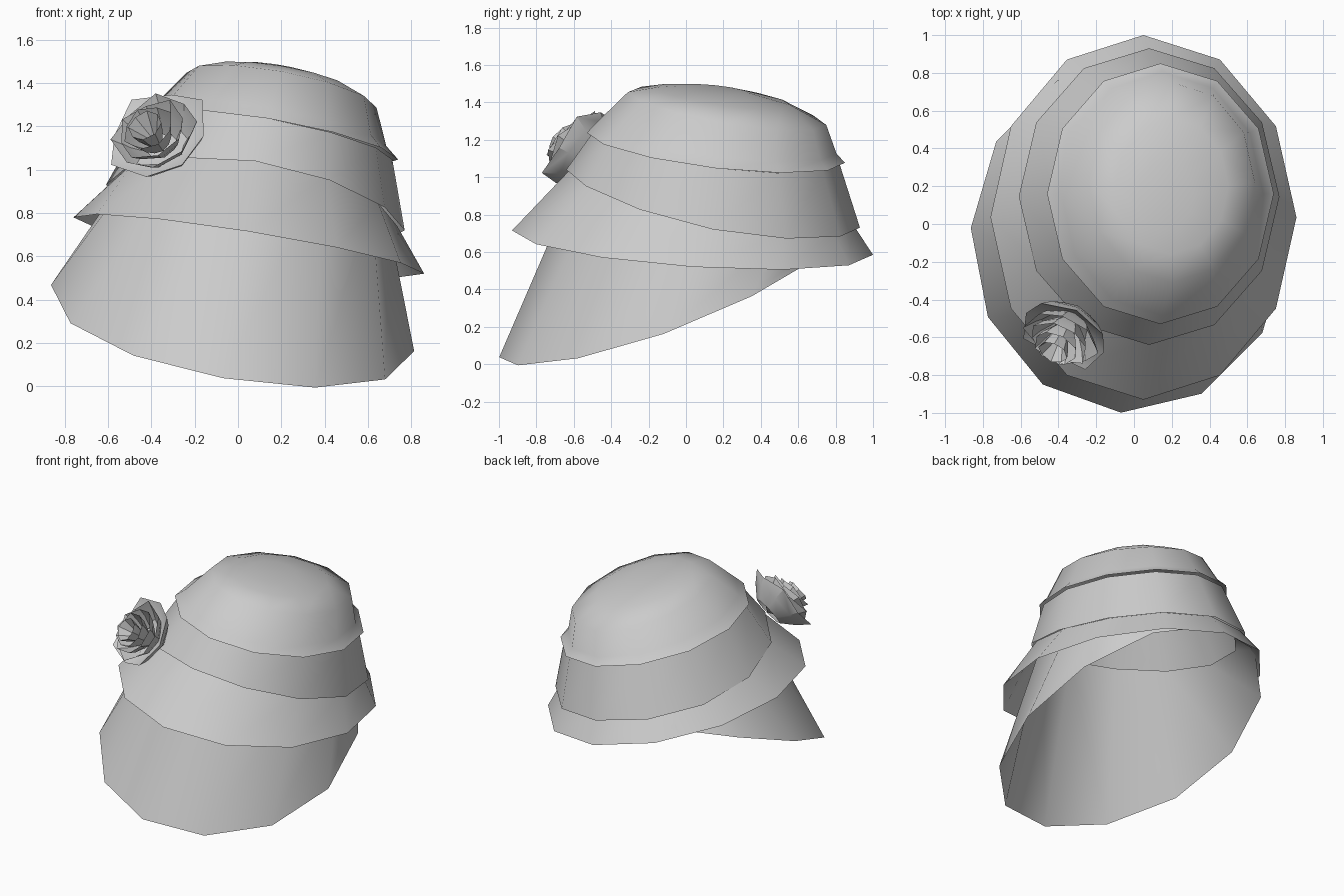
import bpy, math
from mathutils import Vector

if "Cube" in bpy.data.objects:
    bpy.data.objects.remove(bpy.data.objects["Cube"])

N = 12  # sides of every hat ring


def ring(cx, cy, rx, ry, z, b, c, d=0.0, turn=0.0):
    """Tilted, slightly warped oval: b tilts along x, c along y, d dips the sides."""
    pts = []
    for i in range(N):
        a = 2 * math.pi * i / N + turn
        pts.append(Vector((cx + rx * math.cos(a), cy + ry * math.sin(a),
                           z + b * math.cos(a) + c * math.sin(a) - d * math.cos(2 * a))))
    return pts


def inset(pts, s, dz=0.0):
    mid = sum(pts, Vector()) / len(pts)
    return [Vector((mid.x + (p.x - mid.x) * s, mid.y + (p.y - mid.y) * s, p.z + dz)) for p in pts]


def loft(name, rings, tip=None, angle=50):
    """Join equal-sized rings into an open shell, optionally closed to a tip point."""
    n = len(rings[0])
    verts = [p for r in rings for p in r]
    faces = []
    for k in range(len(rings) - 1):
        for i in range(n):
            j = (i + 1) % n
            faces.append((k * n + i, k * n + j, (k + 1) * n + j, (k + 1) * n + i))
    if tip is not None:
        verts.append(Vector(tip))
        o = (len(rings) - 1) * n
        faces += [(o + i, o + (i + 1) % n, len(verts) - 1) for i in range(n)]
    me = bpy.data.meshes.new(name)
    me.from_pydata(verts, [], faces)
    ob = bpy.data.objects.new(name, me)
    bpy.context.collection.objects.link(ob)
    bpy.ops.object.select_all(action='DESELECT')
    ob.select_set(True)
    bpy.context.view_layer.objects.active = ob
    bpy.ops.object.shade_smooth_by_angle(angle=math.radians(angle))
    return ob


# Lower edges of the layers
crown_edge = ring(.14, .16, .60, .69, 1.152, -.10, -.08, .005)
band_edge = ring(.08, .145, .69, .785, .855, -.105, -.155, .03)
brim_edge = ring(.05, .035, .81, .965, .650, -.13, -.065)
visor_edge = ring(-.025, -.07, .84, .93, .345, -.135, .345, .03, math.radians(-3))

# Domed crown with its overhanging edge
loft("crown", [
    crown_edge,
    ring(.15, .16, .535, .645, 1.205, -.095, -.08),
    ring(.20, .22, .44, .53, 1.367, -.08, -.088),
    ring(.20, .20, .30, .36, 1.432, -.05, -.048),
    ring(.17, .15, .15, .18, 1.470, -.022, -.018),
], tip=(.15, .12, 1.48), angle=75)

# Hat band under the crown
loft("band", [band_edge, inset(crown_edge, .955, .0)])

# Flared upper brim
loft("upper_brim", [brim_edge, inset(band_edge, .95, .02)])

# Long front visor, tapering away at the back
loft("visor", [visor_edge, inset(band_edge, .90, .01)])

# Fabric rose: nested open cups with pointed petals, drifting towards the bud
axis = Vector((-.36, -.72, .56)).normalized()   # way the cups open
side = axis.cross(Vector((0, 0, 1))).normalized()
up = side.cross(axis)


def petal_ring(centre, h, r, turn, wave=0.0, n=8):
    pts = []
    for i in range(n):
        a = turn + 2 * math.pi * i / n
        w = wave if i % 2 else -wave
        pts.append(centre + axis * (h + w) + (side * math.cos(a) + up * math.sin(a)) * (r + w))
    return pts


for k in range(5):
    c = Vector((-.37, -.585, 1.165)).lerp(Vector((-.43, -.68, 1.205)), k / 4)
    r = .245 - .041 * k
    loft(f"rose_petals_{k + 1}", [
        petal_ring(c, -.13, r * .45, .55 * k),
        petal_ring(c, -.06, r * .80, .55 * k),
        petal_ring(c, 0, r, .55 * k, .014 - .003 * k),
    ], tip=c - axis * .14 if k in (0, 4) else None, angle=30)
